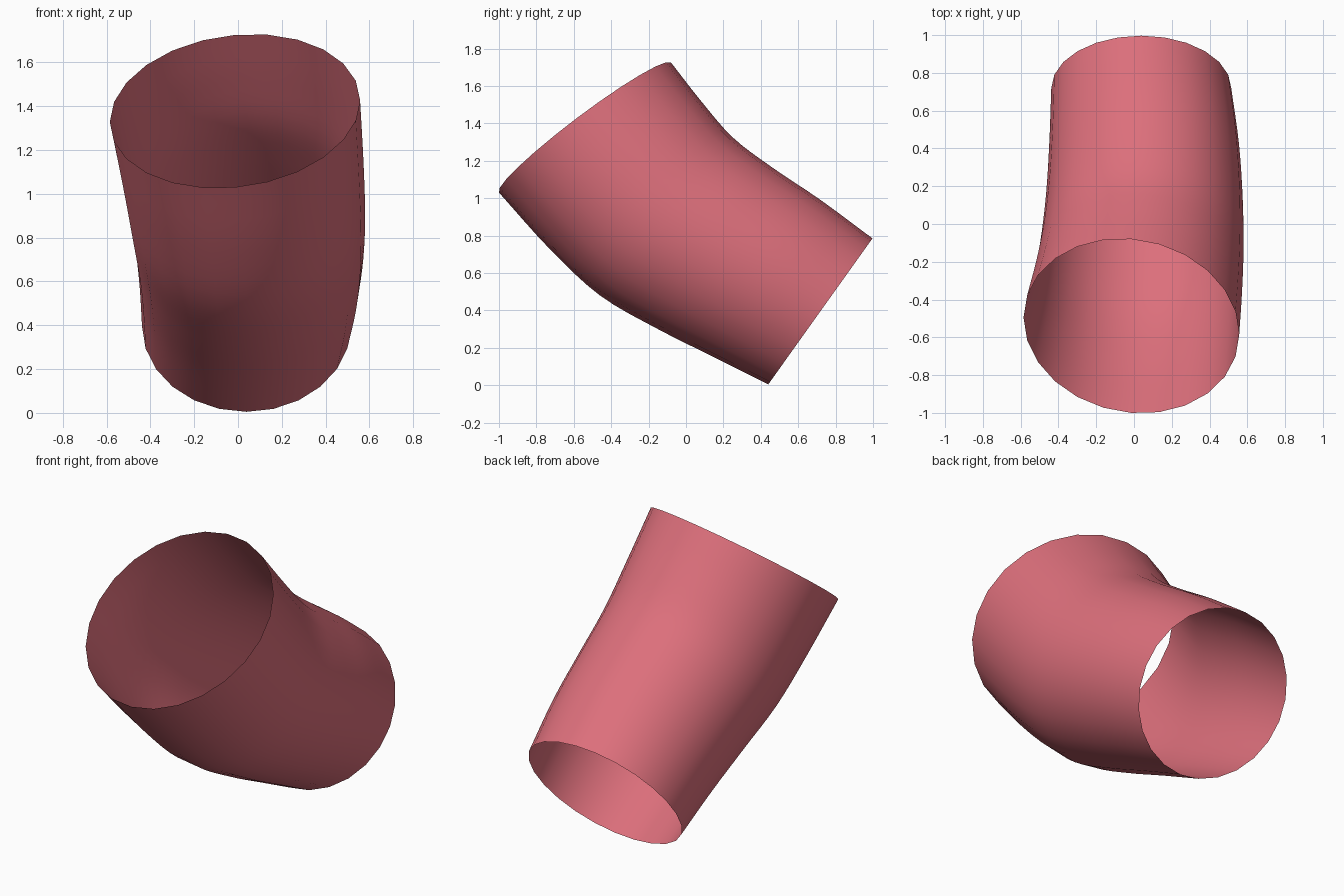
import bpy, bmesh, math
from mathutils import Vector

cube = bpy.data.objects.get("Cube")
if cube:
    bpy.data.objects.remove(cube, do_unlink=True)

SIDES = 24
STEPS = 4

# Sleeve stations: left x, right x, underside (y, z), topside (y, z), sideways skew
stations = [
    (-0.585, 0.557, -1.00, 1.03, -0.08, 1.725, 1.0),
    (-0.535, 0.572, -0.73, 0.73, 0.08, 1.52, 0.7),
    (-0.495, 0.58, -0.46, 0.48, 0.25, 1.325, 0.4),
    (-0.465, 0.575, -0.15, 0.30, 0.46, 1.165, 0.2),
    (-0.448, 0.555, 0.15, 0.15, 0.72, 0.99, 0.1),
    (-0.438, 0.515, 0.44, 0.005, 0.997, 0.785, 0.0),
]
stations = [Vector(s) for s in stations]


def smooth_between(a, b, c, d, t):
    """Catmull-Rom blend from b to c."""
    return b + (c - a) * (t / 2) + (a * 2 - b * 5 + c * 4 - d) * (t * t / 2) \
        + (b * 3 - a - c * 3 + d) * (t ** 3 / 2)


def ring_points(s):
    """Tilted ellipse spanning one station."""
    x0, x1, y0, z0, y1, z1, skew = s
    centre = Vector((x0 + x1, y0 + y1, z0 + z1)) / 2
    across = Vector(((x1 - x0) / 2, -0.045 * skew, 0.05 * skew))
    upward = Vector((0, y1 - y0, z1 - z0)) / 2
    for k in range(SIDES):
        angle = math.tau * k / SIDES
        yield centre + across * math.cos(angle) + upward * math.sin(angle)


# Extend the ends so the curve keeps its direction there
path = [stations[0] * 2 - stations[1], *stations, stations[-1] * 2 - stations[-2]]
sections = [smooth_between(*path[i:i + 4], j / STEPS)
            for i in range(len(stations) - 1) for j in range(STEPS)]
sections.append(stations[-1])

# Open sleeve tube lofted through the sections
bm = bmesh.new()
rings = [[bm.verts.new(p) for p in ring_points(s)] for s in sections]
for upper, lower in zip(rings, rings[1:]):
    for k in range(SIDES):
        n = (k + 1) % SIDES
        bm.faces.new((upper[k], lower[k], lower[n], upper[n]))
for face in bm.faces:
    face.smooth = True
mesh = bpy.data.meshes.new("sleeve")
bm.to_mesh(mesh)
bm.free()
sleeve = bpy.data.objects.new("sleeve", mesh)
bpy.context.collection.objects.link(sleeve)

# Rose cloth
cloth = bpy.data.materials.new("rose_cloth")
cloth.use_nodes = True
colour = (0.72, 0.16, 0.2, 1)
cloth.diffuse_color = colour
shader = cloth.node_tree.nodes["Principled BSDF"]
shader.inputs["Base Color"].default_value = colour
shader.inputs["Roughness"].default_value = 0.8
mesh.materials.append(cloth)
